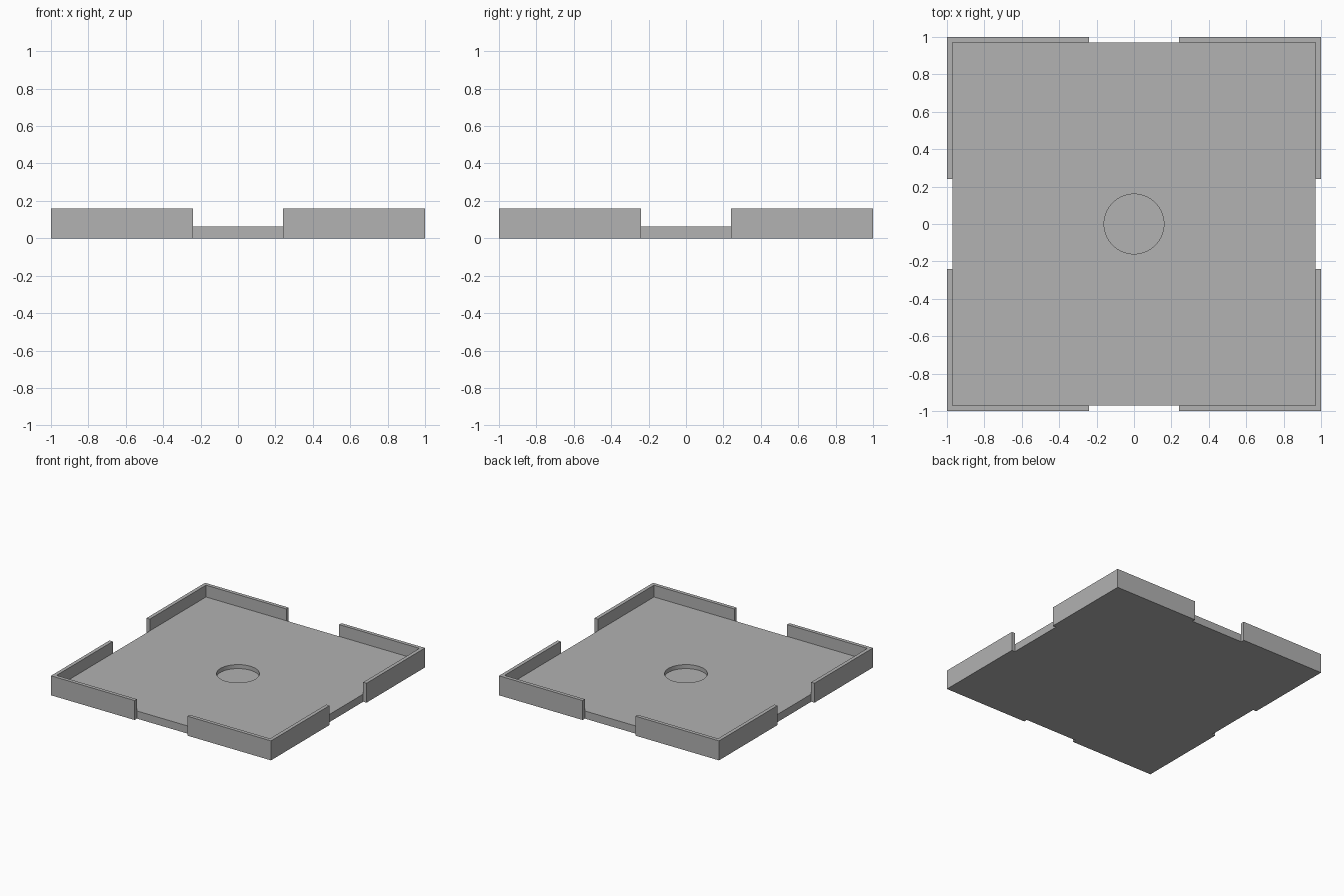
import bpy
import bmesh

if "Cube" in bpy.data.objects:
    bpy.data.objects.remove(bpy.data.objects["Cube"], do_unlink=True)

HALF = 1.0       # outer half width
INNER = 0.97     # inner face of the walls
GAP = 0.24       # half width of the side openings
WALL_TOP = 0.16
FLOOR_TOP = 0.063
RECESS_RADIUS = 0.16
RECESS_FLOOR = 0.03

grey = bpy.data.materials.new("plain grey")
grey.use_nodes = True
colour = (0.445, 0.445, 0.445, 1)
grey.diffuse_color = colour
grey.node_tree.nodes["Principled BSDF"].inputs["Base Color"].default_value = colour


def prism(name, outline, height):
    """Extrude a flat outline upward from the ground."""
    bm = bmesh.new()
    face = bm.faces.new([bm.verts.new((x, y, 0)) for x, y in outline])
    top = bmesh.ops.extrude_face_region(bm, geom=[face])["geom"]
    verts = [v for v in top if isinstance(v, bmesh.types.BMVert)]
    bmesh.ops.translate(bm, verts=verts, vec=(0, 0, height))
    bmesh.ops.recalc_face_normals(bm, faces=bm.faces)
    mesh = bpy.data.meshes.new(name)
    bm.to_mesh(mesh)
    bm.free()
    mesh.materials.append(grey)
    obj = bpy.data.objects.new(name, mesh)
    bpy.context.collection.objects.link(obj)
    return obj


# Base plate
plate = prism("base_plate", [(-INNER, -INNER), (INNER, -INNER),
                             (INNER, INNER), (-INNER, INNER)], FLOOR_TOP)

# Shallow round recess cut into the middle of the plate
bpy.ops.mesh.primitive_cylinder_add(vertices=64, radius=RECESS_RADIUS, depth=0.2,
                                    location=(0, 0, RECESS_FLOOR + 0.1))
cutter = bpy.context.object
cutter.name = "recess_cutter"
cutter.data.materials.append(grey)
cutter.hide_render = True
cut = plate.modifiers.new("recess", 'BOOLEAN')
cut.operation = 'DIFFERENCE'
cut.solver = 'EXACT'
cut.object = cutter
bpy.context.view_layer.objects.active = plate
bpy.ops.object.modifier_apply(modifier=cut.name)
bpy.data.objects.remove(cutter, do_unlink=True)

# L-shaped corner wall, mirrored to all four corners
walls = prism("corner_walls", [(GAP, INNER), (INNER, INNER), (INNER, GAP),
                               (HALF, GAP), (HALF, HALF), (GAP, HALF)], WALL_TOP)
mirror = walls.modifiers.new("four_corners", 'MIRROR')
mirror.use_axis = (True, True, False)
mirror.use_mirror_merge = False
